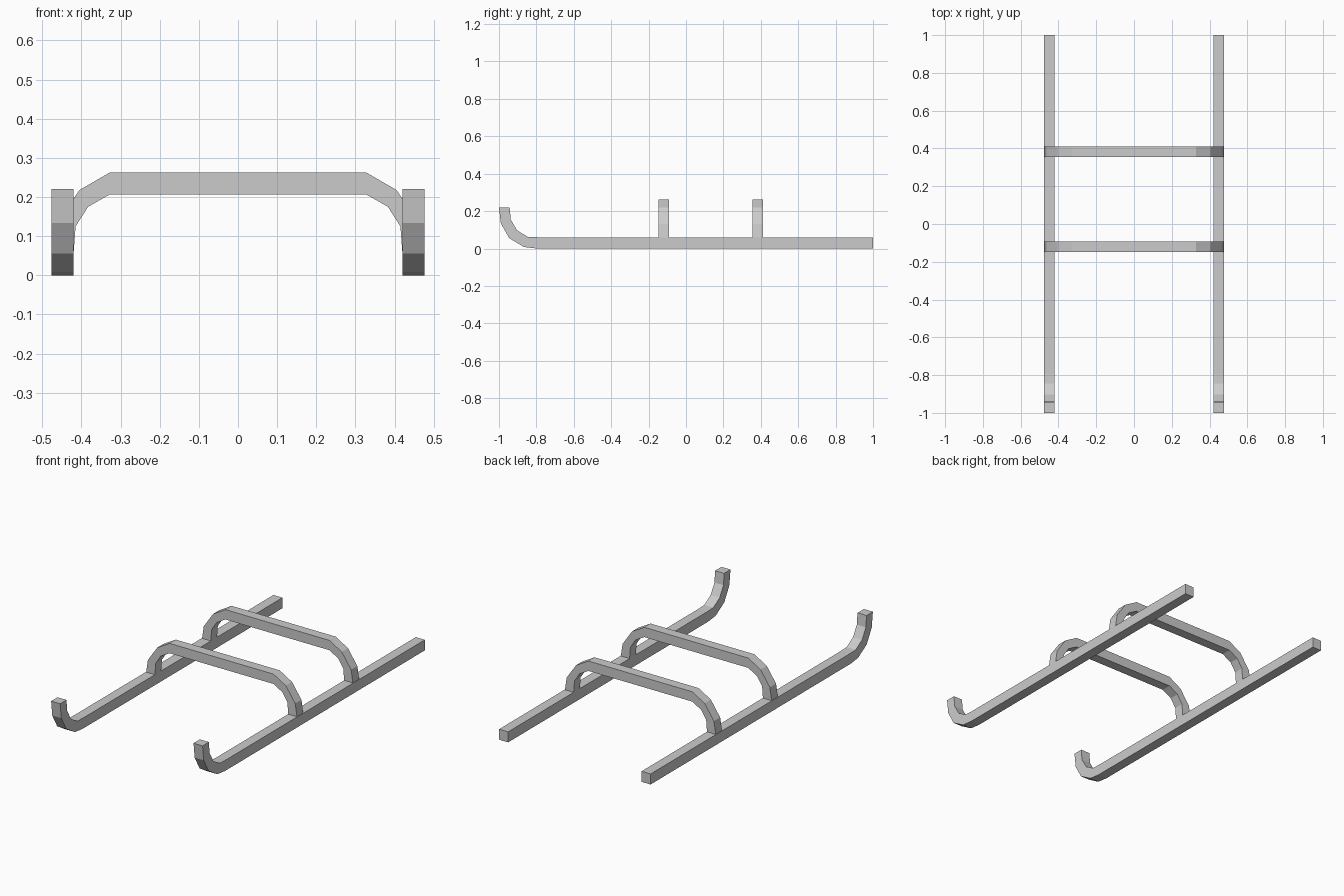
import bpy, bmesh

if "Cube" in bpy.data.objects:
    bpy.data.objects.remove(bpy.data.objects["Cube"])


def sweep(name, outer, inner, place, a, b):
    """Square bar following paired outer/inner profile points, from depth a to b."""
    bm = bmesh.new()
    rings = [[bm.verts.new(place(p, d)) for p, d in ((o, a), (o, b), (i, b), (i, a))]
             for o, i in zip(outer, inner)]
    for r, s in zip(rings, rings[1:]):
        for k in range(4):
            n = (k + 1) % 4
            bm.faces.new((r[k], r[n], s[n], s[k]))
    bm.faces.new(rings[0])
    bm.faces.new(rings[-1])
    bmesh.ops.recalc_face_normals(bm, faces=bm.faces)
    mesh = bpy.data.meshes.new(name)
    bm.to_mesh(mesh)
    bm.free()
    obj = bpy.data.objects.new(name, mesh)
    bpy.context.collection.objects.link(obj)
    return obj


# Skids: long rails with an upturned front, profile in (y, z)
skid_outer = [(1, 0), (-0.80, 0), (-0.867, 0.008), (-0.945, 0.055), (-0.99, 0.134), (-1, 0.22)]
skid_inner = [(1, 0.06), (-0.79, 0.06), (-0.845, 0.062), (-0.903, 0.097), (-0.937, 0.155), (-0.943, 0.22)]
for side, label in ((-1, "left"), (1, "right")):
    sweep(label + "_skid", skid_outer, skid_inner,
          lambda p, d: (side * d, p[0], p[1]), 0.42, 0.477)

# Cross tubes: arches joining the skids, half profile in (x, z), mirrored
half_outer = [(0.477, 0.045), (0.464, 0.132), (0.405, 0.218), (0.327, 0.263)]
half_inner = [(0.421, 0.045), (0.415, 0.125), (0.383, 0.175), (0.327, 0.207)]


def arch(half):
    return half + [(-x, z) for x, z in reversed(half)]


for y, label in ((-0.12, "front"), (0.383, "rear")):
    sweep(label + "_cross_tube", arch(half_outer), arch(half_inner),
          lambda p, d: (p[0], d, p[1]), y - 0.028, y + 0.028)
